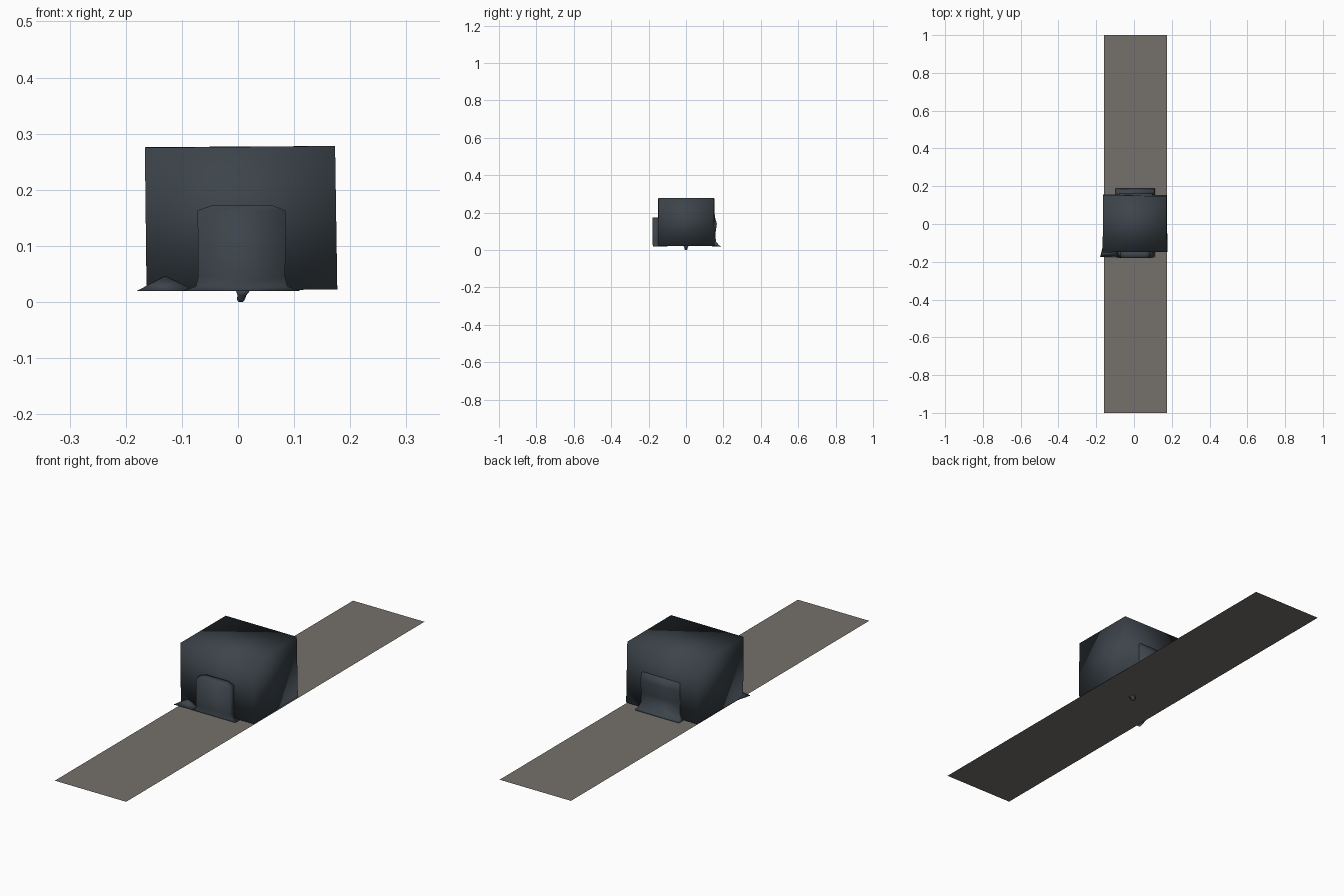
import bpy, bmesh

if "Cube" in bpy.data.objects:
    bpy.data.objects.remove(bpy.data.objects["Cube"])


def material(name, rgb):
    m = bpy.data.materials.new(name)
    m.diffuse_color = (*rgb, 1)
    m.use_nodes = True
    m.node_tree.nodes["Principled BSDF"].inputs["Base Color"].default_value = m.diffuse_color
    return m


SLATE = material("dark_slate", (0.045, 0.057, 0.069))
STONE = material("warm_grey", (0.178, 0.163, 0.147))


def make(name, verts, faces, mat, smooth=True):
    me = bpy.data.meshes.new(name)
    me.from_pydata(verts, [], faces)
    bm = bmesh.new()
    bm.from_mesh(me)
    if len(faces) > 1:
        bmesh.ops.recalc_face_normals(bm, faces=bm.faces)
    for f in bm.faces:
        f.smooth = smooth
    bm.to_mesh(me)
    bm.free()
    me.materials.append(mat)
    ob = bpy.data.objects.new(name, me)
    bpy.context.collection.objects.link(ob)
    return ob


def loft(name, rings, mat):
    """Closed solid through equal-length rings of points."""
    n = len(rings[0])
    verts = [p for r in rings for p in r]
    faces = [tuple(reversed(range(n))),
             tuple(range(len(verts) - n, len(verts)))]
    for k in range(len(rings) - 1):
        for i in range(n):
            j = (i + 1) % n
            faces.append((k*n + i, k*n + j, k*n + n + j, k*n + n + i))
    return make(name, verts, faces, mat)


def tab(name, rows, y_inner):
    """Flap against the body: rows of (z, x_min, x_max, y_outer)."""
    return loft(name, [[(a, y, z), (b, y, z), (b, y_inner, z), (a, y_inner, z)]
                       for z, a, b, y in rows], SLATE)


# long flat strip
make("ground_strip", [(-0.16, -1, 0.017), (0.175, -1, 0.017),
                      (0.175, 1, 0.017), (-0.16, 1, 0.017)],
     [(0, 1, 2, 3)], STONE, smooth=False)

# slightly skewed main box
loft("body", [
    [(-0.163, -0.150, 0.021), (0.177, -0.147, 0.022),
     (0.174, 0.153, 0.022), (-0.162, 0.157, 0.021)],
    [(-0.166, -0.150, 0.275), (0.173, -0.147, 0.278),
     (0.172, 0.148, 0.278), (-0.164, 0.152, 0.276)]], SLATE)

# front flap, chamfered at the top and flared at the foot
tab("front_flap", [(0.020, -0.098, 0.110, -0.175),
                   (0.028, -0.075, 0.088, -0.178),
                   (0.045, -0.071, 0.084, -0.180),
                   (0.163, -0.072, 0.085, -0.180),
                   (0.173, -0.045, 0.060, -0.178)], -0.145)

# back flap with a wavy profile
tab("back_flap", [(0.020, -0.098, 0.110, 0.188),
                  (0.026, -0.088, 0.105, 0.176),
                  (0.045, -0.080, 0.100, 0.160),
                  (0.085, -0.080, 0.100, 0.157),
                  (0.140, -0.080, 0.100, 0.165),
                  (0.172, -0.078, 0.098, 0.156)], 0.140)

# low flared flange at the front left corner
make("corner_flange", [(-0.180, -0.176, 0.020), (-0.075, -0.173, 0.020),
                       (-0.075, -0.145, 0.020), (-0.160, -0.100, 0.020),
                       (-0.130, -0.149, 0.046), (-0.160, -0.149, 0.030)],
     [(0, 1, 2, 3), (0, 1, 4), (0, 4, 5), (0, 5, 3),
      (1, 2, 4), (2, 3, 5, 4)], SLATE)

# small knob under the strip
loft("knob", [[(cx - r, -r, z), (cx + r, -r, z), (cx + r, r, z), (cx - r, r, z)]
              for z, cx, r in ((0.0, 0.005, 0.004), (0.004, 0.005, 0.007),
                               (0.012, 0.007, 0.008), (0.021, 0.009, 0.013))],
     SLATE)
